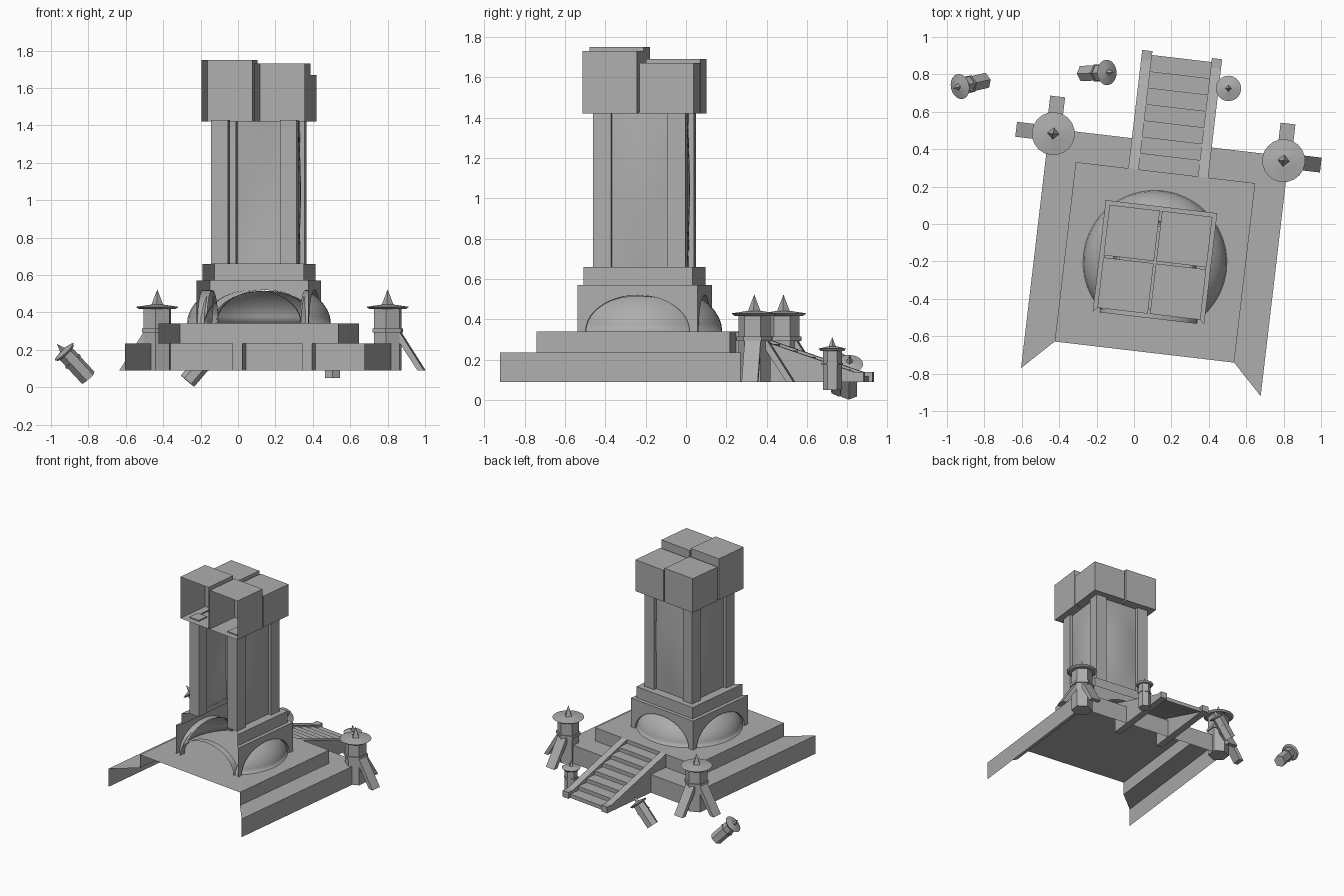
import bpy, bmesh, math
from mathutils import Matrix, Vector

if "Cube" in bpy.data.objects:
    bpy.data.objects.remove(bpy.data.objects["Cube"])

stone = bpy.data.materials.new("grey_stone")
stone.diffuse_color = (0.42, 0.42, 0.42, 1)
stone.use_nodes = True
stone.node_tree.nodes["Principled BSDF"].inputs["Base Color"].default_value = stone.diffuse_color
# The whole building stands slightly turned on the ground
SITE = Matrix.Translation((0.112, -0.205, 0)) @ Matrix.Rotation(math.radians(-6.7), 4, 'Z')


def turn(k):
    return Matrix.Rotation(k * math.pi / 2, 4, 'Z')


def make(name, verts, faces, mat=SITE, smooth=False):
    me = bpy.data.meshes.new(name)
    me.from_pydata([tuple(v) for v in verts], [], faces)
    me.materials.append(stone)
    me.update()
    ob = bpy.data.objects.new(name, me)
    ob.matrix_world = mat
    bpy.context.collection.objects.link(ob)
    if smooth:
        me.polygons.foreach_set("use_smooth", [True] * len(me.polygons))
    return ob


def box(name, lo, hi, mat=SITE, open_front=False):
    v = [(x, y, z) for z in (lo[2], hi[2]) for y in (lo[1], hi[1]) for x in (lo[0], hi[0])]
    f = [(0, 2, 3, 1), (4, 5, 7, 6), (0, 4, 6, 2), (1, 3, 7, 5), (2, 6, 7, 3)]
    if not open_front:
        f.append((0, 1, 5, 4))
    return make(name, v, f, mat)


def shell(name, profile, cap):
    """Stepped square shell on the left, back and right; the front is open."""
    v, f = [], []
    for h, z in profile:
        v += [(-h, -h, z), (-h, h, z), (h, h, z), (h, -h, z)]
    for i in range(len(profile) - 1):
        for s in range(3):
            a = 4 * i + s
            f.append((a, a + 4, a + 5, a + 1))
    if cap:
        n = len(v)
        f.append((n - 1, n - 2, n - 3, n - 4))
    return make(name, v, f)


def extrude_x(name, outline, x0, x1, mat=SITE):
    """Prism along x from a (y, z) outline."""
    n = len(outline)
    v = [(x, y, z) for x in (x0, x1) for y, z in outline]
    f = [tuple(range(n)), tuple(range(2 * n - 1, n - 1, -1))]
    f += [(i, i + n, (i + 1) % n + n, (i + 1) % n) for i in range(n)]
    ob = make(name, v, f, mat)
    bm = bmesh.new()
    bm.from_mesh(ob.data)
    bmesh.ops.recalc_face_normals(bm, faces=bm.faces)
    bm.to_mesh(ob.data)
    bm.free()
    return ob


def cone(name, sides, r0, r1, z0, z1, mat):
    bm = bmesh.new()
    bmesh.ops.create_cone(bm, cap_ends=True, segments=sides, radius1=r0, radius2=r1, depth=z1 - z0,
                          matrix=Matrix.Translation((0, 0, (z0 + z1) / 2)))
    ob = make(name, [], [], mat)
    bm.to_mesh(ob.data)
    bm.free()
    return ob


def post(name, mat, length, r, disc, spike):
    """Hexagonal column with a disc cap and a four-sided spike."""
    cone(name + "_column", 6, r, r, 0, length, mat)
    cone(name + "_collar", 6, r * 1.12, r * 1.12, length * 0.6, length * 0.66, mat)
    cone(name + "_cap", 20, disc * 0.85, disc, length - 0.012, length, mat)
    cone(name + "_cap_top", 20, disc, disc * 0.3, length, length + 0.012, mat)
    cone(name + "_spike", 4, spike, 0, length, length + spike * 2.6, mat)


# Stepped base and upper plinth
shell("base", [(0.645, 0.09), (0.645, 0.235), (0.483, 0.235), (0.483, 0.34)], True)
shell("upper_plinth", [(0.30, 0.57), (0.272, 0.57), (0.272, 0.66), (0.19, 0.66)], False)

# Plinth walls with arches, domes and shaft panels, one per side (2 is the open front)
N = 20
arch = [(-0.26 * math.cos(math.pi * i / N), 0.34 + 0.18 * math.sin(math.pi * i / N)) for i in range(N + 1)]
for k, side in enumerate(("back", "left", "front", "right")):
    m = SITE @ turn(k)
    v = [(x, 0.30, z) for x, z in arch] + [(x, 0.25, z) for x, z in arch]
    make(side + "_arch_soffit", v, [(i, i + 1, i + N + 2, i + N + 1) for i in range(N)], m, True)
    if side == "front":
        continue
    low = [(-0.30, 0.34)] + arch + [(0.30, 0.34)]
    n = len(low)
    v = [(x, 0.30, z) for x, z in low] + [(x, 0.30, 0.57) for x, z in low]
    make(side + "_plinth_wall", v, [(i, i + n, i + n + 1, i + 1) for i in range(n - 1)], m)

    bm = bmesh.new()
    bmesh.ops.create_uvsphere(bm, u_segments=40, v_segments=20, radius=1)
    bmesh.ops.transform(bm, verts=bm.verts,
                        matrix=Matrix.Translation((0, 0, 0.34)) @ Matrix.Diagonal((0.385, 0.385, 0.24, 1)))
    for co, no in (((0, 0, 0.34), (0, 0, -1)), ((0, 0.26, 0), (0, -1, 0))):
        bmesh.ops.bisect_plane(bm, geom=bm.verts[:] + bm.edges[:] + bm.faces[:],
                               plane_co=co, plane_no=no, clear_outer=True)
    for face in bm.faces:
        face.smooth = True
    dome = make(side + "_dome", [], [], m)
    bm.to_mesh(dome.data)
    bm.free()

    # Gently bulging wall between the pillars
    U, W = 8, 10
    v = [(-0.15 + 0.30 * i / U,
          0.203 + 0.02 * math.sin(math.pi * i / U) * math.sin(math.pi * j / W),
          0.66 + 0.77 * j / W) for j in range(W + 1) for i in range(U + 1)]
    f = [(a, a + U + 1, a + U + 2, a + 1) for j in range(W) for i in range(U) for a in [j * (U + 1) + i]]
    make(side + "_shaft_wall", v, f, m, True)

# Corner pillars and the four crowning blocks of uneven height
for sx, sy, top in ((-1, -1, 1.75), (1, -1, 1.73), (1, 1, 1.67), (-1, 1, 1.69)):
    def span(a, b, s):
        return (a, b) if s > 0 else (-b, -a)
    px, py = span(0.14, 0.23, sx), span(0.14, 0.23, sy)
    box("corner_pillar", (px[0], py[0], 0.66), (px[1], py[1], 1.43))
    bx, by = span(0.006, 0.277, sx), span(0.006, 0.277, sy)
    box("crown_block", (bx[0], by[0], 1.42), (bx[1], by[1], top), SITE, sy < 0)

# Corner turrets with slanted buttresses
leg = [(0.06, 0.31), (0.20, 0.09), (0.165, 0.09), (0.06, 0.25)]
for sx, name in ((-1, "left_turret"), (1, "right_turret")):
    at = SITE @ Matrix.Translation((sx * 0.62, 0.62, 0))
    post(name, at @ Matrix.Translation((0, 0, 0.09)), 0.34, 0.08, 0.115, 0.036)
    for k in (0, -sx):
        extrude_x(name + "_buttress", leg, -0.04, 0.04, at @ turn(k))

# Staircase with sloping side walls
for x in (-0.2, 0.175):
    extrude_x("stair_side", [(0.483, 0.09), (0.483, 0.34), (1.07, 0.14), (1.12, 0.14), (1.12, 0.09)], x, x + 0.055)
steps = 7
outline = [(0.483, 0.09)]
for i in range(steps):
    z = 0.31 - 0.19 * i / (steps - 1)
    outline += [(0.483 + 0.088 * i, z), (0.483 + 0.088 * (i + 1), z)]
outline.append((0.483 + 0.088 * steps, 0.09))
extrude_x("stair_steps", outline[1:], -0.145, 0.175)

# Small standing post and two toppled ones
for name, foot, head in (("stair_post", (0.505, 0.725, 0.05), (0.505, 0.725, 0.255)),
                         ("toppled_post_a", (-0.80, 0.765, 0.05), (-0.93, 0.735, 0.19)),
                         ("toppled_post_b", (-0.27, 0.805, 0.033), (-0.145, 0.81, 0.18))):
    axis = Vector(head) - Vector(foot)
    m = Matrix.Translation(foot) @ axis.to_track_quat('Z', 'Y').to_matrix().to_4x4()
    post(name, m, axis.length, 0.047, 0.068, 0.022)
